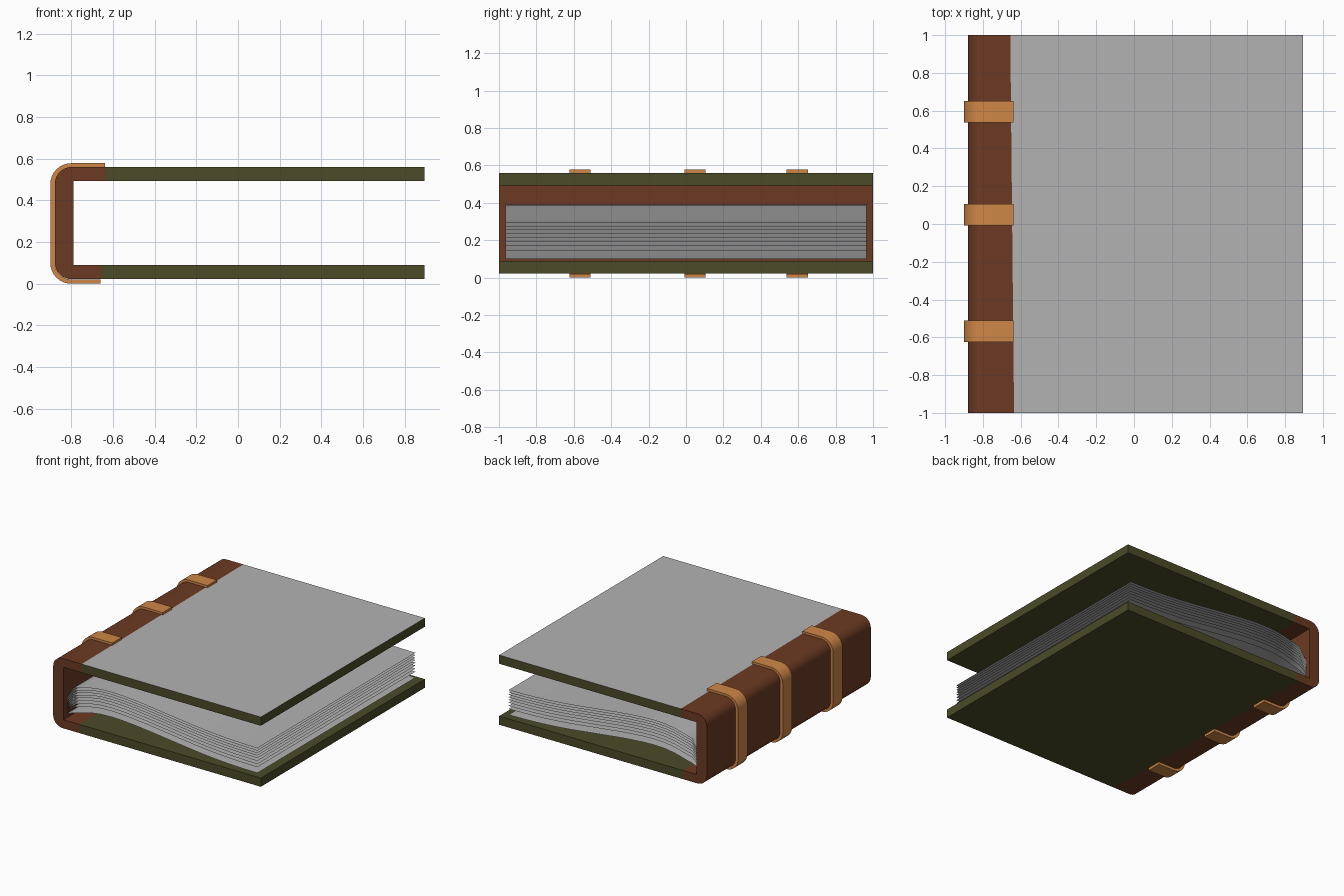
import bpy, bmesh, math
from mathutils import Vector

cube = bpy.data.objects.get("Cube")
if cube:
    bpy.data.objects.remove(cube, do_unlink=True)


def material(name, rgb):
    m = bpy.data.materials.new(name)
    m.use_nodes = True
    m.diffuse_color = (*rgb, 1)
    m.node_tree.nodes["Principled BSDF"].inputs["Base Color"].default_value = (*rgb, 1)
    return m


BROWN = material("brown leather", (0.15, 0.042, 0.016))
OLIVE = material("olive cloth", (0.07, 0.07, 0.022))
GREY = material("light grey", (0.45, 0.45, 0.45))
TAN = material("tan leather", (0.62, 0.24, 0.062))


def finish(bm, name, mats, angle=35):
    mesh = bpy.data.meshes.new(name)
    bm.to_mesh(mesh)
    bm.free()
    for m in mats:
        mesh.materials.append(m)
    ob = bpy.data.objects.new(name, mesh)
    bpy.context.collection.objects.link(ob)
    bpy.ops.object.select_all(action="DESELECT")
    ob.select_set(True)
    bpy.context.view_layer.objects.active = ob
    bpy.ops.object.shade_smooth_by_angle(angle=math.radians(angle))
    return ob


def bracket(x_out, x_in, z_low, z_high, thick, radius, end_low, end_high, inner_radius=0):
    """C-shaped outline, open towards +x, with rounded outer corners."""
    def corner(x, z, r, start):
        if not r:
            return [(x, z)]
        s = 1 if start == 90 else -1
        return [(x + r + r * math.cos(a), z - s * r + r * math.sin(a))
                for a in (math.radians(start + 90 * i / 8) for i in range(9))]
    outer = [(end_high, z_high)] + corner(x_out, z_high, radius, 90)
    outer += corner(x_out, z_low, radius, 180) + [(end_low, z_low)]
    inner = [(end_high, z_high - thick)] + corner(x_in, z_high - thick, inner_radius, 90)
    inner += corner(x_in, z_low + thick, inner_radius, 180) + [(end_low, z_low + thick)]
    return outer + inner[::-1]


def extrude(outline, y0, y1):
    bm = bmesh.new()
    face = bm.faces.new([bm.verts.new((x, y0, z)) for x, z in outline])
    new = bmesh.ops.extrude_face_region(bm, geom=[face])["geom"]
    bmesh.ops.translate(bm, vec=(0, y1 - y0, 0),
                        verts=[v for v in new if isinstance(v, bmesh.types.BMVert)])
    bmesh.ops.recalc_face_normals(bm, faces=bm.faces)
    return bm


# Cover: leather spine and two boards, split along a slightly slanted seam
bm = extrude(bracket(-0.878, -0.79, 0.022, 0.56, 0.067, 0.08, 0.895, 0.895), -1, 1)
seam, normal = Vector((-0.645, 0, 0.56)), Vector((1, 0.01, -0.04))
bmesh.ops.bisect_plane(bm, geom=bm.verts[:] + bm.edges[:] + bm.faces[:],
                       plane_co=seam, plane_no=normal)
for f in bm.faces:
    if (f.calc_center_median() - seam).dot(normal) > 0:
        f.material_index = 2 if f.normal.z > 0.9 and f.calc_center_median().z > 0.5 else 1
finish(bm, "cover", [BROWN, OLIVE, GREY])

# Raised bands around the spine
for i, y in enumerate((-0.567, 0.048, 0.594)):
    outline = bracket(-0.9, -0.878, 0, 0.578, 0.02, 0.1, -0.66, -0.637, 0.08)
    finish(extrude(outline, y - 0.057, y + 0.057), f"spine_band_{i + 1}", [TAN])

# Pages: wavy sheets gathered at the spine
WAVE = [(-0.73, -0.055), (-0.66, -0.037), (-0.58, -0.016), (-0.5, -0.004), (-0.4, 0),
        (-0.3, -0.004), (-0.2, -0.012), (-0.1, -0.022), (0, -0.034), (0.1, -0.046),
        (0.2, -0.058), (0.3, -0.07), (0.4, -0.08), (0.5, -0.088), (0.6, -0.094),
        (0.72, -0.098), (0.84, -0.1)]
for i, crest in enumerate((0.2, 0.245, 0.269, 0.293, 0.315, 0.335, 0.354, 0.373, 0.391)):
    path = [(-0.79, 0.12 + 0.015 * i)] + [(x, crest + dz) for x, dz in WAVE]
    bm = bmesh.new()
    rows = [[bm.verts.new((x, y, z)) for y in (-0.965, 0.965)] for x, z in path]
    for a, b in zip(rows, rows[1:]):
        bm.faces.new((a[0], b[0], b[1], a[1]))
    finish(bm, f"page_{i + 1}", [GREY], 60)
